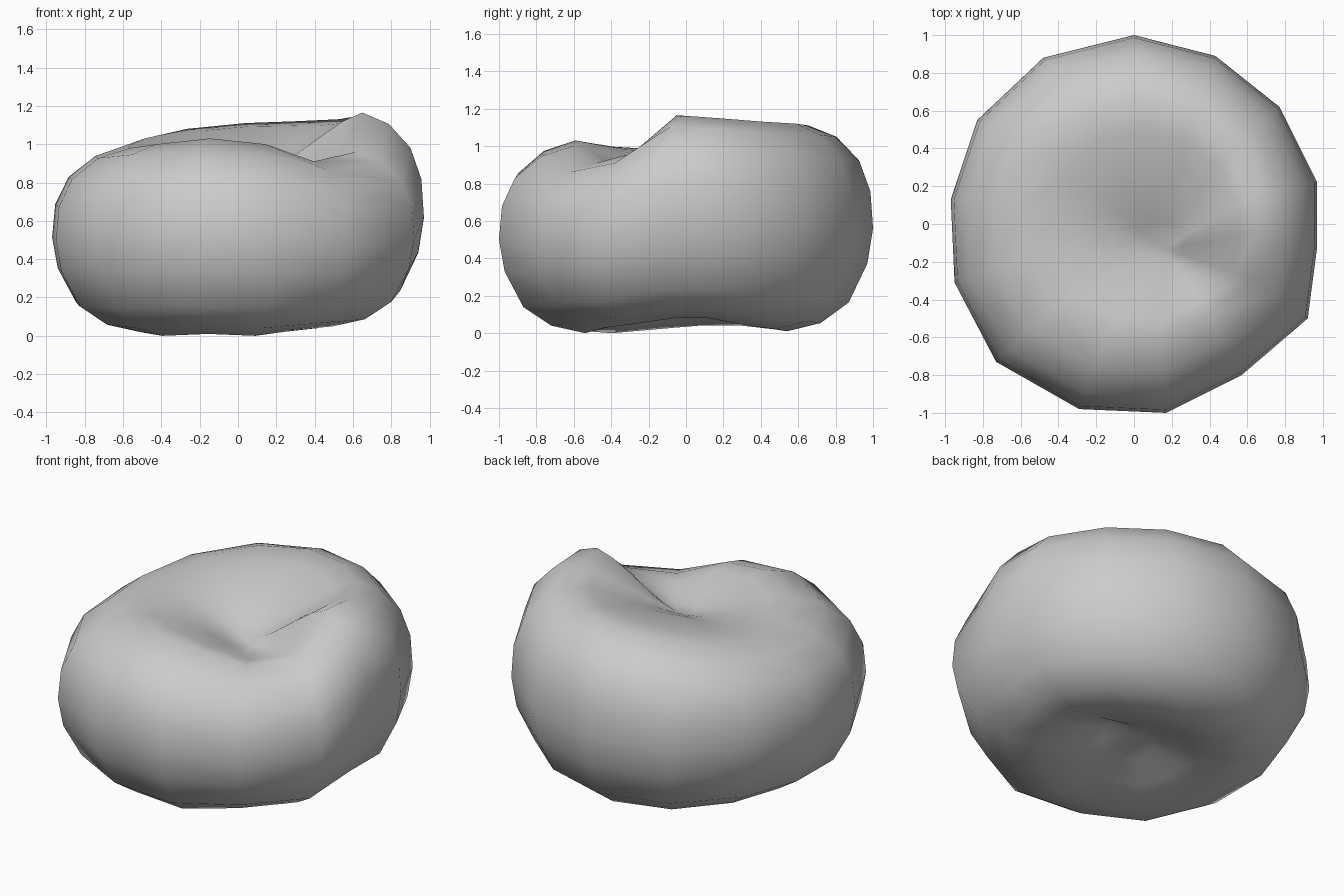
import bpy, bmesh, math
from mathutils import Vector
from mathutils.geometry import intersect_point_line

if "Cube" in bpy.data.objects:
    bpy.data.objects.remove(bpy.data.objects["Cube"], do_unlink=True)

# Footprint of the boulder, with the crest and foot height at each corner
outline = [(0, 1), (.43, .89), (.77, .62), (.97, .22), (.97, -.12), (.92, -.5), (.57, -.8),
           (.17, -1), (-.29, -.98), (-.73, -.73), (-.95, -.31), (-.97, .13), (-.83, .55), (-.48, .88)]
crest = [1.11, 1.12, 1.13, 1.15, 1.165, .96, .91, 1.0, 1.03, 1.0, .98, .99, 1.03, 1.08]
foot = [.01, .02, .04, .08, .08, .05, .03, 0, .01, 0, .02, .04, .04, .02]

# Rounded cross-section: share of the footprint, share of the crest height
lower = [(.17, .1), (.34, .05), (.54, 0), (.72, .04), (.87, .14), (.97, .33), (1, .5)]
upper = [(.985, .68), (.92, .83), (.79, .945), (.63, 1)]
inner = [.8, .6, .4, .2]
lean = Vector((.1, .07))
hollow = Vector((.16, -.13))
groove_ends = Vector((-.38, .13)), Vector((.4, -.34))


def floor_height(point):
    """Floor of the top dip, with a soft diagonal groove."""
    near, along = intersect_point_line(point, *groove_ends)
    near = groove_ends[0].lerp(groove_ends[1], min(max(along, 0), 1))
    distance = (point - near.to_2d()).length
    return .95 - .15 * point.x + .1 * point.y - .05 * math.exp(-(distance / .15) ** 2)


def dip_point(rim, share):
    """Point inside the crest, blending from the crest down to the dip."""
    point = hollow.lerp(rim.co.xy, share)
    t = 1 - share
    blend = .4 * t + .6 * t * t * (3 - 2 * t)
    return point.x, point.y, rim.co.z + (floor_height(point) - rim.co.z) * blend


bm = bmesh.new()
rings = []
for share, level in lower + upper:
    offset = lean * (1 - share) if (share, level) in upper else Vector((0, 0))
    ring = []
    for corner, top, base in zip(outline, crest, foot):
        spot = Vector(corner) * share + offset
        ring.append(bm.verts.new((spot.x, spot.y, base + level * (top - base))))
    rings.append(ring)
rim_ring = rings[-1]
for share in inner:
    rings.append([bm.verts.new(dip_point(rim, share)) for rim in rim_ring])
count = len(outline)
for low, high in zip(rings, rings[1:]):
    for i in range(count):
        j = (i + 1) % count
        bm.faces.new((low[i], low[j], high[j], high[i]))

# Close the dimples underneath and on top
for ring, centre in ((rings[0], (0, .05, .15)), (rings[-1], (*hollow, floor_height(hollow)))):
    tip = bm.verts.new(centre)
    for i in range(count):
        bm.faces.new((ring[i], ring[(i + 1) % count], tip))
bmesh.ops.recalc_face_normals(bm, faces=bm.faces)
for face in bm.faces:
    face.smooth = True

mesh = bpy.data.meshes.new("boulder")
bm.to_mesh(mesh)
bm.free()
boulder = bpy.data.objects.new("boulder", mesh)
bpy.context.collection.objects.link(boulder)

# Plain stone colour
stone = bpy.data.materials.new("stone grey")
stone.use_nodes = True
grey = (.6, .6, .6, 1)
stone.diffuse_color = grey
stone.node_tree.nodes["Principled BSDF"].inputs["Base Color"].default_value = grey
mesh.materials.append(stone)
